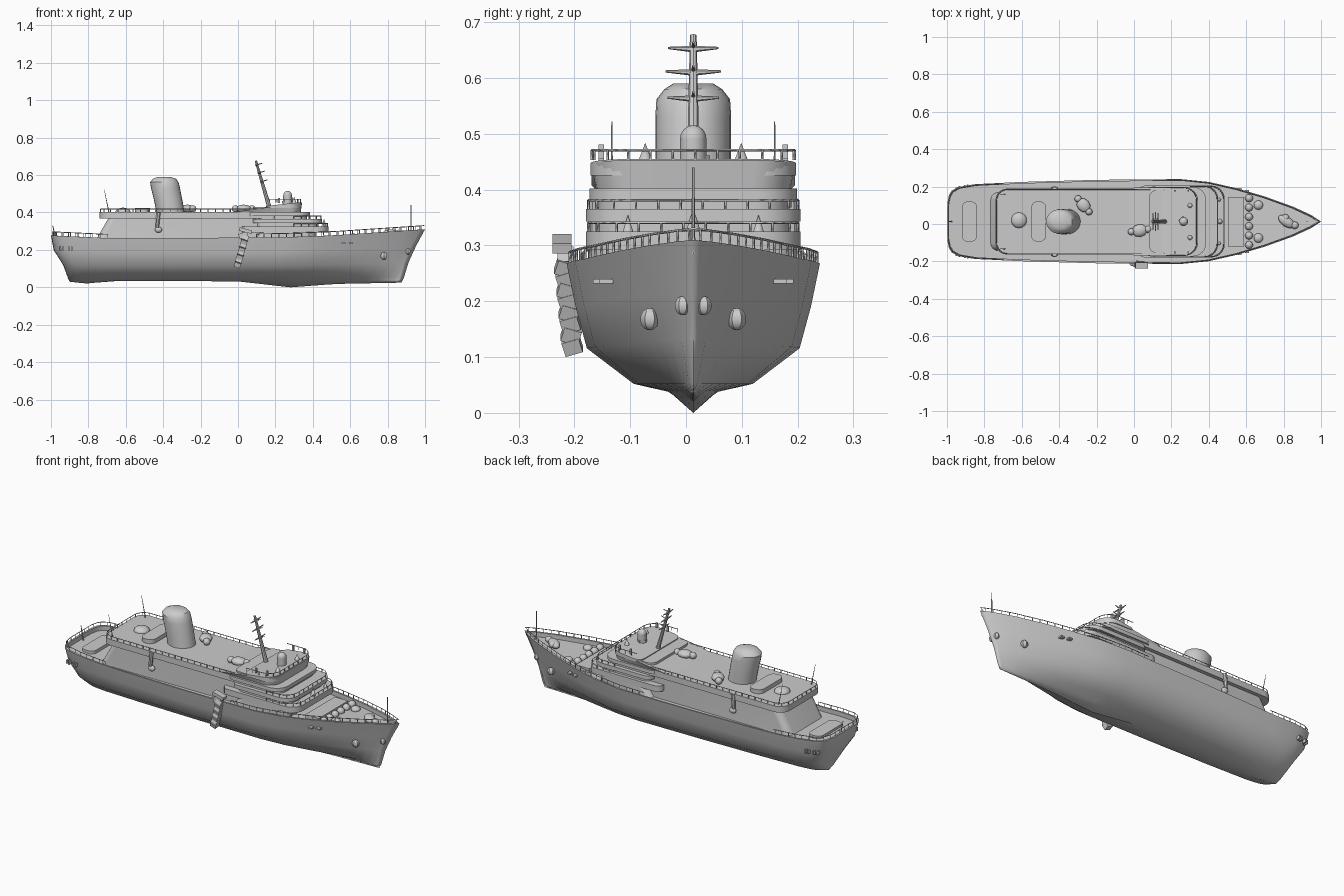
import bpy, bmesh, math
from mathutils import Vector, Matrix

if "Cube" in bpy.data.objects:
    bpy.data.objects.remove(bpy.data.objects["Cube"])

C = 0.013  # centreline of the ship (the gangway sticks out on the -y side)


def finish(name, bm, angle=35):
    bmesh.ops.remove_doubles(bm, verts=bm.verts, dist=1e-5)
    bmesh.ops.recalc_face_normals(bm, faces=bm.faces)
    me = bpy.data.meshes.new(name)
    bm.to_mesh(me)
    bm.free()
    for p in me.polygons:
        p.use_smooth = True
    me.set_sharp_from_angle(angle=math.radians(angle))
    ob = bpy.data.objects.new(name, me)
    bpy.context.collection.objects.link(ob)
    return ob


def loft(name, rings, closed=True, caps=True, angle=35):
    bm = bmesh.new()
    rows = [[bm.verts.new(p) for p in r] for r in rings]
    n = len(rows[0])
    for a, b in zip(rows, rows[1:]):
        for i in range(n if closed else n - 1):
            j = (i + 1) % n
            bm.faces.new((a[i], a[j], b[j], b[i]))
    if caps:
        bm.faces.new(rows[0][::-1])
        bm.faces.new(rows[-1])
    return finish(name, bm, angle)


def table(t, x):
    for (a, u), (b, v) in zip(t, t[1:]):
        if x <= b:
            return u + (v - u) * max(0, x - a) / (b - a)
    return t[-1][1]


def outline(x0, x1, hw, rb, rf, yc=C, n=6):
    pts = []
    for cx, cy, r, a0 in ((x1 - rf, hw - rf, rf, 0), (x0 + rb, hw - rb, rb, 90),
                          (x0 + rb, rb - hw, rb, 180), (x1 - rf, rf - hw, rf, 270)):
        for k in range(n + 1):
            a = math.radians(a0 + 90 * k / n)
            pts.append((cx + r * math.cos(a), yc + cy + r * math.sin(a)))
    return pts


def plate(name, x0, x1, hw, z0, z1, rb=.04, rf=.06, grow=0, rear=0, tilt=0, yc=C):
    low = [(x, y, z0) for x, y in outline(x0, x1, hw, rb, rf, yc)]
    top = [(x, y, z1 - tilt * (x1 - x) / (x1 - x0))
           for x, y in outline(x0 + rear, x1 + grow, hw + grow, rb, rf, yc)]
    return loft(name, [low, top])


def solid(name, kind, loc, scale, rot=(0, 0, 0), top=0, seg=14):
    bm = bmesh.new()
    if kind == 'ball':
        bmesh.ops.create_uvsphere(bm, u_segments=seg, v_segments=8, radius=1)
    elif kind == 'box':
        bmesh.ops.create_cube(bm, size=2)
    else:
        bmesh.ops.create_cone(bm, cap_ends=True, segments=seg, radius1=1, radius2=top, depth=2)
    ob = finish(name, bm)
    ob.location, ob.scale, ob.rotation_euler = loc, scale, rot
    return ob


def rod(name, a, b, r0, r1=None, seg=6):
    a, b = Vector(a), Vector(b)
    r1 = r0 if r1 is None else r1
    bm = bmesh.new()
    m = Matrix.Translation((a + b) / 2) @ (b - a).to_track_quat('Z', 'Y').to_matrix().to_4x4()
    bmesh.ops.create_cone(bm, cap_ends=True, segments=seg, radius1=r0, radius2=r1,
                          depth=(b - a).length, matrix=m)
    return finish(name, bm)


def railing(name, pts, h=.02, step=.04):
    """Handrail tube with posts, made as one bevelled curve."""
    cu = bpy.data.curves.new(name, 'CURVE')
    cu.dimensions, cu.bevel_depth, cu.bevel_resolution = '3D', .0022, 0
    pts = [Vector(p) for p in pts]
    up = Vector((0, 0, h))
    lines, d = [[p + up for p in pts]], 0
    for a, b in zip(pts, pts[1:]):
        L = (b - a).length
        while d <= L and L > 0:
            q = a.lerp(b, d / L)
            lines.append([q, q + up])
            d += step
        d -= L
    for line in lines:
        s = cu.splines.new('POLY')
        s.points.add(len(line) - 1)
        for p, q in zip(s.points, line):
            p.co = (*q, 1)
    ob = bpy.data.objects.new(name, cu)
    bpy.context.collection.objects.link(ob)


# Hull: half sections lofted along the length, with bulwark and sunken deck, mirrored
WIDTH = [(-1, 0), (-.998, .1), (-.99, .14), (-.975, .165), (-.94, .185), (-.85, .2), (-.6, .212),
         (-.2, .223), (.25, .227), (.4, .212), (.55, .178), (.7, .134), (.85, .08), (.95, .034), (1, 0)]
SHEER = [(-1, .277), (-.7, .263), (.2, .266), (.5, .277), (1, .31)]
KEEL = [(-1, .03), (-.9, .02), (-.75, .033), (0, .033), (.15, .018), (.33, 0), (.6, .018), (1, .025)]
# level: height, width factor, stern x, bow x
LEVELS = [(.038, .2, -.905, .88), (.052, .47, -.91, .887), (.115, .84, -.935, .912),
          (.19, .93, -.985, .952), (.266, 1, -1, 1)]
xs = [p[0] for p in WIDTH]
xs = sorted(xs + [(a + b) / 2 for a, b in zip(xs[3:], xs[4:])] + [.33])
rings = []
for x in xs:
    w, s, t = table(WIDTH, x), table(SHEER, x), (x + 1) / 2
    ring = [(-.9 + 1.775 * t, 0, table(KEEL, x))]
    for z, f, a, b in LEVELS:
        ring.append((a + (b - a) * t, .227 * f * (w / .227) ** (1 + .8 * (1 - f)) if w else 0,
                     z if z < .1 else z * s / .266))
    wi = max(0, w - .009)
    ring += [(x * .99, wi, s), (x * .99, wi, s - .025), (x * .99, 0, s - .025)]
    rings.append(ring)
hull = loft('hull', rings, closed=False, caps=False, angle=40)
hull.location.y = C
mir = hull.modifiers.new('mirror', 'MIRROR')
mir.use_axis = (False, True, False)


def edge(x, side):
    return (x * .995, C + side * max(0, table(WIDTH, x) - .005), table(SHEER, x))


# Hull railings: bow and stern, each running around the end
bow = [.1, .25, .4, .55, .7, .85, .95, 1]
railing('bow_railing', [edge(x, -1) for x in bow] + [edge(x, 1) for x in bow[-2::-1]])
stern = [-.7, -.85, -.94, -.975, -.99, -.998]
railing('stern_railing', [edge(x, -1) for x in stern] + [edge(x, 1) for x in stern[::-1]])

# Superstructure: long aft house, flared forward house, stepped front decks
plate('main_house', -.77, .3, .155, .235, .375, rear=.08)
plate('forward_house', .08, .42, .188, .24, .31, rear=.05)
plate('upper_deck', -.74, .2, .176, .368, .402, rb=.06, rf=.02)
plate('front_deck_1', .02, .485, .192, .292, .325, rf=.07)
plate('front_wall_2', .1, .43, .175, .32, .35)
plate('front_deck_2', .08, .45, .192, .343, .365, rf=.07)
plate('front_wall_3', .1, .37, .17, .36, .39)
plate('front_deck_3', .05, .385, .186, .382, .402, rf=.07)
plate('bridge_windows', .08, .325, .168, .4, .43)
plate('bridge_roof', -.03, .335, .174, .4, .452, rf=.07, grow=.008, tilt=.05)
plate('bridge_parapet', .15, .338, .184, .425, .455, rf=.07, tilt=.02)


def deck_rail(name, x0, x1, hw, z, rb, rf, keep):
    o = [(x, y, z) for x, y in outline(x0, x1, hw, rb, rf)]
    h = len(o) // 4
    if keep == 'front':
        o = o[3 * h:] + o[:h]
        o = [(x0, o[0][1], z)] + o + [(x0, o[-1][1], z)]
    else:
        o = o[h:3 * h]
        o = [(x1, o[0][1], z)] + o + [(x1, o[-1][1], z)]
    railing(name, o, .018)


deck_rail('upper_deck_railing', -.735, .12, .172, .4, .06, .02, 'aft')
deck_rail('bridge_railing', .17, .335, .182, .453, .04, .07, 'front')
deck_rail('front_railing_1', .3, .48, .188, .323, .04, .07, 'front')
deck_rail('front_railing_2', .3, .445, .188, .363, .04, .07, 'front')

# Raked funnel
rings = []
for a, b, z, hw in ((-.435, -.285, .395, .068), (-.45, -.298, .47, .068), (-.465, -.31, .53, .068),
                    (-.47, -.318, .562, .066), (-.455, -.33, .58, .052), (-.43, -.36, .59, .036)):
    rings.append([((a + b) / 2 + (b - a) / 2 * math.cos(k * math.pi / 12),
                   C + hw * math.sin(k * math.pi / 12), z) for k in range(24)])
loft('funnel', rings)

# Raked mast with crossbars, dome, cones and aerials
rod('mast', (.17, C, .42), (.095, C, .677), .012, .006, 8)
for x, z, w in ((.128, .563, .046), (.115, .61, .05), (.102, .652, .045)):
    for s in (-1, 1):
        rod('mast_crossbar', (x, C, z), (x, C + s * w, z + .002), .006, .002)
    rod('mast_spur', (x - .01, C, z), (x + .03, C, z + .012), .004, .002)
solid('radar_base', 'cone', (.265, C, .467), (.024, .024, .022), top=1)
solid('radar_dome', 'ball', (.265, C, .49), (.024, .024, .026))
for s in (-1, 1):
    solid('bridge_cone', 'cone', (.3, C + s * .086, .467), (.013, .013, .017))
    solid('deck_cone', 'cone', (.455, C + s * .117, .339), (.01, .01, .016))
    rod('aerial', (-.69, C + s * .146, .4), (-.715, C + s * .146, .522), .003, .001)
    for x, z in ((.22, .47), (.29, .473)):
        solid('bridge_lamp', 'box', (x, C + s * .165, z - .005), (.005, .005, .013))
solid('front_cone', 'cone', (.46, C, .345), (.014, .014, .022))
rod('bow_flagpole', (.925, C, .28), (.925, C, .44), .004, .002)
rod('stern_flagpole', (-.975, C, .25), (-.99, C, .33), .004, .002)

# Deck fittings: padded pools, drum, small tenders
plate('stern_pool', -.92, -.84, .107, .24, .262, .03, .03)
plate('deck_pool', -.55, -.47, .108, .4, .425, .035, .035)
solid('deck_drum', 'ball', (-.615, .02, .402), (.042, .042, .024))
for x, y, a in ((-.27, .1, -50), (.03, -.035, 8)):
    r = math.radians(a)
    dx, dy = .045 * math.cos(r), .045 * math.sin(r)
    solid('tender_body', 'ball', (x, y, .42), (.042, .034, .022), (0, 0, r), seg=10)
    for s in (-1, 1):
        solid('tender_end', 'ball', (x + s * dx, y + s * dy, .42), (.019, .019, .019))
solid('bridge_box', 'box', (.262, .018, .455), (.018, .018, .006), (0, 0, math.pi / 4))

# Foredeck: hatch, bollards, winch
solid('fore_hatch', 'box', (.545, C, .265), (.042, .132, .013))
for k in range(6):
    solid('bollard', 'ball', (.615, C - .125 + k * .05, .268), (.021, .021, .021))
for s in (-1, 1):
    solid('capstan', 'ball', (.665, C + s * .088, .268), (.025, .025, .018))
solid('winch', 'ball', (.815, C, .287), (.05, .027, .022), (0, 0, -.6))
for s in (-1, 1):
    solid('winch_drum', 'ball', (.835 + s * .025, C - s * .02, .29), (.02, .02, .018))

# Anchors, hawse fittings and portholes on both sides
for s in (-1, 1):
    solid('anchor', 'ball', (.78, C + s * .078, .168), (.02, .017, .02), seg=6)
    solid('bow_fairlead', 'ball', (.91, C + s * .019, .192), (.014, .014, .017), seg=6)
    for x in (.565, .605):
        solid('bow_slot', 'box', (x, C + s * (table(WIDTH, x) - .006), .236), (.011, .012, .004))
    for x in (-.95, -.935, -.905, -.89):
        solid('stern_slot', 'box', (x, C + s * (table(WIDTH, x) - .01), .207), (.004, .014, .01))
    # hanging davits under the upper deck
    rod('davit', (-.425, C + s * .175, .4), (-.432, C + s * .178, .32), .012, .01, 8)
    solid('davit_hook', 'ball', (-.425, C + s * .176, .308), (.02, .013, .016))

# Gangway hanging on the -y side
solid('gangway_platform', 'box', (.04, -.222, .303), (.034, .017, .009), (0, .25, 0))
solid('gangway_landing', 'box', (.028, -.216, .278), (.024, .014, .014), (0, -.3, 0))
for k in range(8):
    t = k / 7
    solid('gangway_step', 'box', (.038 - .04 * t, -.217 + .013 * t, .262 - .14 * t),
          (.017, .016, .013), (.3 if k % 2 else -.3, .35, 0))
